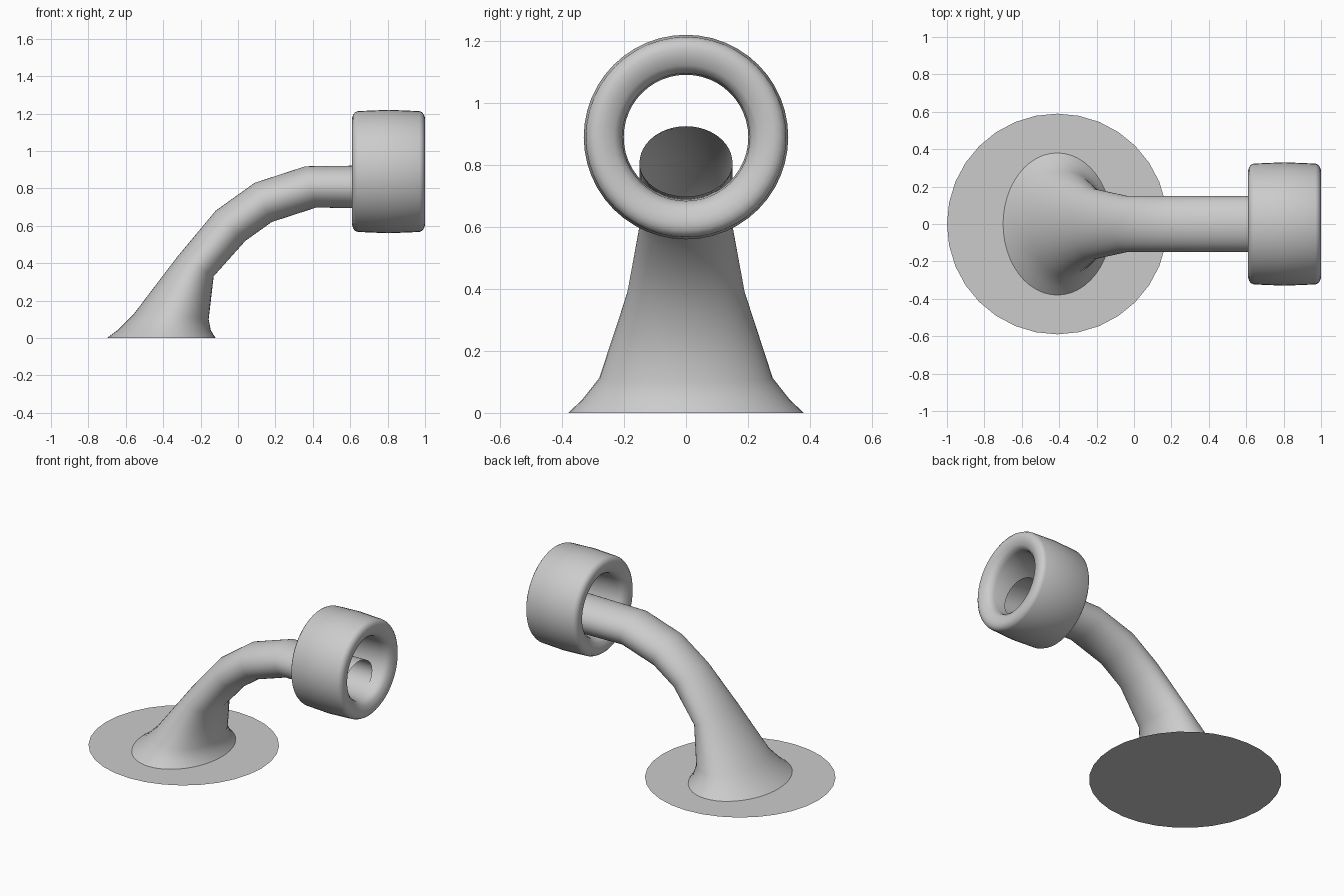
import bpy, bmesh, math
from mathutils import Vector

if "Cube" in bpy.data.objects:
    bpy.data.objects.remove(bpy.data.objects["Cube"])

grey = bpy.data.materials.new("plain_grey")
grey.diffuse_color = (0.6, 0.6, 0.6, 1)
grey.use_nodes = True
grey.node_tree.nodes["Principled BSDF"].inputs["Base Color"].default_value = grey.diffuse_color


def make(name, rings, loop=False, cap=False, angle=40):
    """Skin a list of closed point rings into a smooth-shaded object."""
    bm = bmesh.new()
    vr = [[bm.verts.new(p) for p in r] for r in rings]
    pairs = list(zip(vr, vr[1:])) + ([(vr[-1], vr[0])] if loop else [])
    for a, b in pairs:
        n = len(a)
        for i in range(n):
            j = (i + 1) % n
            bm.faces.new((a[i], a[j], b[j], b[i]))
    if cap:
        bm.faces.new(vr[0])
    else:
        bmesh.ops.recalc_face_normals(bm, faces=bm.faces)
    me = bpy.data.meshes.new(name)
    bm.to_mesh(me)
    bm.free()
    me.materials.append(grey)
    ob = bpy.data.objects.new(name, me)
    bpy.context.collection.objects.link(ob)
    bpy.ops.object.select_all(action='DESELECT')
    ob.select_set(True)
    bpy.context.view_layer.objects.active = ob
    bpy.ops.object.shade_smooth_by_angle(angle=math.radians(angle))
    return ob


def ellipse(c, u, v, n):
    c, u, v = Vector(c), Vector(u), Vector(v)
    return [c + u * math.cos(2 * math.pi * i / n) + v * math.sin(2 * math.pi * i / n)
            for i in range(n)]


# flat round base plate
make("base_disc", [ellipse((-0.41, 0, 0), (0.59, 0, 0), (0, 0.59, 0), 32)], cap=True)

# flared, bent neck: outer point (x, z), inner point (x, z), half width
sections = [
    (-0.70, 0.0, -0.12, 0.0, 0.38),
    (-0.64, 0.045, -0.145, 0.04, 0.335),
    (-0.56, 0.125, -0.157, 0.10, 0.28),
    (-0.32, 0.44, -0.13, 0.33, 0.19),
    (-0.12, 0.68, 0.04, 0.52, 0.15),
    (0.09, 0.83, 0.18, 0.62, 0.15),
    (0.36, 0.918, 0.42, 0.698, 0.15),
    (0.91, 0.925, 0.91, 0.687, 0.15),
]
rings = []
for x1, z1, x2, z2, w in sections:
    c = ((x1 + x2) / 2, 0, (z1 + z2) / 2)
    rings.append(ellipse(c, ((x2 - x1) / 2, 0, (z2 - z1) / 2), (0, w, 0), 48))
make("bent_neck", rings, angle=60)

# thick rounded ring: half profile (offset from middle, radius), mirrored
half = [(0.0, 0.33), (0.165, 0.323), (0.18, 0.316), (0.19, 0.303), (0.195, 0.285),
        (0.192, 0.262), (0.182, 0.232), (0.165, 0.214), (0.14, 0.206), (0.0, 0.201)]
profile = half + [(-x, r) for x, r in reversed(half[1:-1])]
make("end_ring", [ellipse((0.805 + x, 0, 0.89), (0, r, 0), (0, 0, r), 48)
                  for x, r in profile], loop=True, angle=35)
